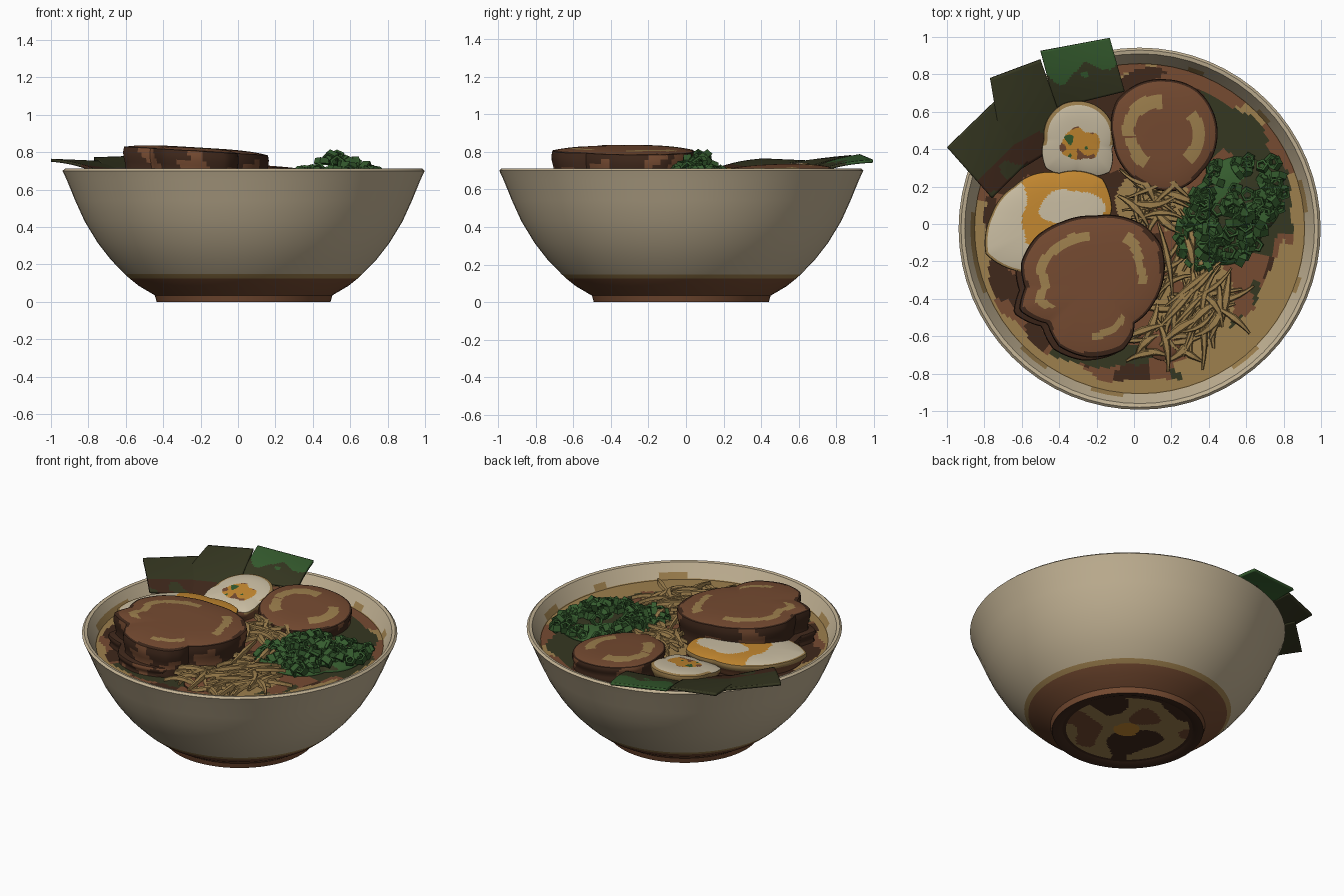
import bpy, bmesh, math, random
from mathutils import Vector, Matrix, noise

if "Cube" in bpy.data.objects:
    bpy.data.objects.remove(bpy.data.objects["Cube"])

random.seed(4)
CX, CY = 0.03, -0.025            # bowl centre
COLOURS = {
    "cream": (0.54, 0.445, 0.295), "egg_white": (0.60, 0.52, 0.37), "tan": (0.34, 0.215, 0.075),
    "orange": (0.56, 0.25, 0.03), "brown": (0.18, 0.07, 0.031), "dark_brown": (0.05, 0.021, 0.011),
    "green": (0.035, 0.105, 0.027), "dark_green": (0.036, 0.038, 0.015)}
CREAM, WHITE, TAN, ORANGE, BROWN, DARK, GREEN, NORI = range(8)
MATS = []
for cname, rgb in COLOURS.items():
    m = bpy.data.materials.new(cname)
    m.diffuse_color = (*rgb, 1)
    m.use_nodes = True
    m.node_tree.nodes["Principled BSDF"].inputs["Base Color"].default_value = m.diffuse_color
    MATS.append(m)


def nz(x, y, f, seed=0.0):
    return noise.noise(Vector((x * f, y * f, seed)))


def finish(name, bm, smooth=None, normals=True):
    if normals:
        bmesh.ops.recalc_face_normals(bm, faces=bm.faces)
    me = bpy.data.meshes.new(name)
    bm.to_mesh(me)
    bm.free()
    for m in MATS:
        me.materials.append(m)
    if smooth:
        me.shade_smooth()
        me.set_sharp_from_angle(angle=math.radians(smooth))
    ob = bpy.data.objects.new(name, me)
    bpy.context.collection.objects.link(ob)
    return ob


def loft(bm, loops, colour):
    """Bridge closed loops of vertices; colour(k, centre) gives the material."""
    for k in range(len(loops) - 1):
        a, b = loops[k], loops[k + 1]
        n = len(a)
        for i in range(n):
            f = bm.faces.new((a[i], a[(i + 1) % n], b[(i + 1) % n], b[i]))
            f.material_index = colour(k, f.calc_center_median())


def outline(points, c):
    """Radius as a function of angle, from outline points around c."""
    pol = sorted((math.atan2(y - c[1], x - c[0]), math.hypot(x - c[0], y - c[1])) for x, y in points)
    pol = [(pol[-1][0] - math.tau, pol[-1][1])] + pol + [(pol[0][0] + math.tau, pol[0][1])]

    def radius(t):
        for (a, r), (b, q) in zip(pol, pol[1:]):
            if a <= t <= b:
                return r + (q - r) * (t - a) / (b - a)
        return pol[0][1]
    return radius


def slab(name, c, radius, z0, slope, thick, top, side, dome=0.02, taper=0.97, n=120, rings=30):
    """Disc-like slice with coloured top. top(s, degrees, x, y), side(x, y, z)."""
    bm = bmesh.new()
    angs = [-math.pi + math.tau * i / n for i in range(n)]

    def loop(s, drop, scale=1.0):
        out = []
        for t in angs:
            r = radius(t) * s * scale
            x, y = c[0] + r * math.cos(t), c[1] + r * math.sin(t)
            out.append(bm.verts.new((x, y, z0 + slope[0] * (x - c[0]) + slope[1] * (y - c[1]) - dome * s ** 4 - drop)))
        return out
    ss = [0.02 + 0.98 * k / rings for k in range(rings + 1)]
    loops = [loop(s, 0) for s in ss]

    def colour(k, p):
        t = math.atan2(p.y - c[1], p.x - c[0])
        return top((ss[k] + ss[k + 1]) / 2, math.degrees(t), p.x, p.y)
    bm.faces.new(loops[0]).material_index = top(0, 0, *c)
    loft(bm, loops, colour)
    if thick:
        walls = [loops[-1]] + [loop(1, thick * u, 1 + 0.015 * math.sin(u * 9) + (taper - 1) * u * u)
                               for u in (0.12, 0.25, 0.37, 0.5, 0.62, 0.75, 0.87, 1)]
        loft(bm, walls, lambda k, p: side(p.x, p.y, p.z))
        bm.faces.new(walls[-1]).material_index = side(c[0], c[1], 0)
    return finish(name, bm, 35)


# Bowl: turned profile with foot, stained band near the foot and around the broth
profile = [(0.40, 0.012), (0.43, 0.0), (0.465, 0.0), (0.475, 0.035), (0.56, 0.085), (0.61, 0.125), (0.635, 0.148),
           (0.71, 0.225), (0.78, 0.315), (0.85, 0.43), (0.90, 0.54), (0.945, 0.65), (0.968, 0.70),
           (0.955, 0.712), (0.935, 0.708), (0.905, 0.655), (0.885, 0.62), (0.85, 0.56), (0.78, 0.45)]
bm = bmesh.new()
N = 64
loops = [[bm.verts.new((CX + r * math.cos(math.tau * i / N), CY + r * math.sin(math.tau * i / N), z))
          for i in range(N)] for r, z in profile]


def bowl_colour(k, p):
    if k < 2:
        return DARK
    if k > 15:
        return TAN
    if k == 15:
        return TAN if nz(p.x, p.y, 3, 4) > 0.15 else CREAM
    return BROWN if k < 5 else TAN if k == 5 else CREAM


loft(bm, loops, bowl_colour)
finish("bowl", bm, 40)


# Mottled underside
def under_colour(s, d, x, y):
    v = nz(x, y, 3.5, 2)
    if math.hypot(x - 0.03, y + 0.03) < 0.08:
        return ORANGE
    return DARK if s > 0.95 or v > 0.12 else TAN if v > -0.3 else BROWN


slab("bowl_underside", (CX, CY), lambda t: 0.405, 0.012, (0, 0), 0, under_colour, None, dome=0)


# Broth
def broth_colour(s, d, x, y):
    v, w = nz(x, y, 4.5, 7), 0.08 * nz(x, y, 5, 1)
    if s + w > 0.94 and not 20 < d < 170:
        return TAN
    if -75 < d < -5 and s + w > 0.82:
        return TAN
    if s + w > 0.95:
        return BROWN if v < 0.15 else TAN
    # tan under the noodles
    if math.hypot((x - 0.32) / 0.22, (y + 0.42) / 0.26) < 1 or math.hypot((x - 0.1) / 0.2, (y - 0.12) / 0.17) < 1:
        return TAN if v > -0.25 else BROWN
    if d > 65 or d < -170:
        return DARK if v > -0.25 else BROWN
    if -12 < d <= 65 and s > 0.55:
        return NORI if v > -0.3 else BROWN
    if -125 < d < -25 and s > 0.7 and nz(x, y, 4, 3) > -0.02:
        return NORI
    if d < -100:
        return DARK if v > 0.1 else BROWN
    return BROWN if v > -0.25 else DARK


slab("broth", (CX, CY), lambda t: 0.882, 0.615, (0, 0), 0, broth_colour, None, dome=0, n=180, rings=60)


# Meat slices
def meat_side(x, y, z):
    return BROWN if nz(x + 0.7 * z, y - 0.7 * z, 8, 1) > 0.16 else DARK


def meat_top(lo, hi, arcs):
    def f(s, d, x, y):
        w = 0.09 * nz(x, y, 7, 3)
        if s + 0.3 * w > 0.955:
            return DARK
        return TAN if lo < s + w < hi and any(a < d + 60 * w < b for a, b in arcs) else BROWN
    return f


big = [(-0.60, -0.21), (-0.52, -0.07), (-0.38, 0.01), (-0.21, 0.04), (0.05, -0.01), (0.14, -0.11), (0.16, -0.24),
       (0.11, -0.41), (0.0, -0.53), (-0.01, -0.60), (-0.06, -0.67), (-0.24, -0.71), (-0.40, -0.65), (-0.46, -0.53),
       (-0.61, -0.46), (-0.58, -0.34)]
BC = (-0.21, -0.32)
big_r = outline(big, BC)
slab("large_meat_slice", BC, big_r, 0.825, (-0.06, 0.0), 0.21,
     meat_top(0.64, 0.78, [(95, 180), (-180, -150), (0, 55), (-95, -50)]), meat_side)
slab("lower_meat_layer", (-0.24, -0.335), big_r, 0.70, (-0.02, 0), 0.09, lambda s, d, x, y: DARK, meat_side)
small = [(-0.11, 0.45), (-0.09, 0.66), (0.03, 0.75), (0.17, 0.77), (0.33, 0.72), (0.42, 0.60), (0.44, 0.44),
         (0.36, 0.28), (0.22, 0.18), (0.06, 0.21), (-0.06, 0.31)]
SC = (0.16, 0.47)
slab("small_meat_slice", SC, outline(small, SC), 0.725, (-0.07, 0.03), 0.11,
     meat_top(0.52, 0.76, [(95, 180), (-180, -120), (-45, 40)]), meat_side)
slab("sunken_meat_piece", (0.16, -0.63), lambda t: 0.10, 0.645, (0, 0), 0.04, meat_top(2, 3, []), meat_side, n=24, rings=8)


# Egg halves
def egg_a_top(s, d, x, y):
    q = math.hypot((x + 0.29) / 0.11, (y - 0.43) / 0.10) + 0.6 * nz(x, y, 11, 5)
    if q < 0.95:
        v = nz(x, y, 16, 9)
        return BROWN if v > 0.2 else GREEN if v < -0.45 else ORANGE
    return TAN if s > 0.90 and y > 0.42 else WHITE


def egg_b_top(s, d, x, y):
    w = 0.3 * nz(x, y, 6, 5)
    if math.hypot((x + 0.34) / 0.18, (y - 0.08) / 0.10) + w < 1:
        return WHITE
    if math.hypot((x + 0.28) / 0.30, (y - 0.08) / 0.27) + w < 1:
        return ORANGE
    return TAN if s > 0.96 else WHITE


def egg_side(x, y, z):
    return TAN if z > 0.67 else BROWN


egg_a = [(-0.47, 0.30), (-0.48, 0.45), (-0.46, 0.56), (-0.38, 0.64), (-0.22, 0.64), (-0.13, 0.56), (-0.12, 0.40),
         (-0.13, 0.28), (-0.30, 0.27)]
slab("egg_half_back", (-0.29, 0.45), outline(egg_a, (-0.29, 0.45)), 0.725, (0.0, 0.16), 0.11, egg_a_top, egg_side, taper=0.8)
egg_b = [(-0.79, -0.16), (-0.76, 0.05), (-0.64, 0.20), (-0.40, 0.27), (-0.17, 0.24), (-0.12, 0.08), (-0.3, -0.12), (-0.62, -0.25)]
slab("egg_half_left", (-0.44, 0.02), outline(egg_b, (-0.44, 0.02)), 0.72, (0.0, 0.03), 0.11, egg_b_top, egg_side, taper=0.8)


# Seaweed sheets leaning over the rim: two outer corners, two inner corners
def sheet(name, corners, colour):
    p = [Vector(c) for c in corners]
    bm = bmesh.new()
    n = 30
    grid = [[] for j in range(n + 1)]
    for j in range(n + 1):
        for i in range(n + 1):
            q = p[0].lerp(p[1], i / n).lerp(p[3].lerp(p[2], i / n), j / n)
            q.z += 0.01 * math.sin(math.pi * j / n)
            grid[j].append(bm.verts.new(q))
    for j in range(n):
        for i in range(n):
            f = bm.faces.new((grid[j][i], grid[j + 1][i], grid[j + 1][i + 1], grid[j][i + 1]))
            f.material_index = colour(f.calc_center_median(), j / n)
    mod = finish(name, bm, 40).modifiers.new("thickness", "SOLIDIFY")
    mod.thickness = 0.016
    mod.offset = 0


sheet("seaweed_left", [(-1.0, 0.41, 0.757), (-0.72, 0.68, 0.745), (-0.50, 0.40, 0.65), (-0.76, 0.14, 0.70)],
      lambda p, v: DARK if v > 0.65 and nz(p.x, p.y, 6) > 0.0 else NORI)
sheet("seaweed_middle", [(-0.77, 0.78, 0.765), (-0.50, 0.88, 0.775), (-0.35, 0.45, 0.64), (-0.68, 0.25, 0.67)],
      lambda p, v: DARK if v > 0.7 and nz(p.x, p.y, 6) > 0.0 else NORI)
sheet("seaweed_right", [(-0.50, 0.925, 0.78), (-0.13, 0.995, 0.75), (-0.05, 0.71, 0.70), (-0.42, 0.62, 0.69)],
      lambda p, v: GREEN if v + 0.5 * nz(p.x, p.y, 9, 3) < 0.48 else NORI)

# Noodles: thin flat strands
bm = bmesh.new()


def strand(c, ang, length, z, bend):
    loops = []
    w0 = random.uniform(0.012, 0.022)
    for k in range(7):
        u = k / 6 - 0.5
        a = ang + bend * u
        x, y, h0 = c[0] + length * u * math.cos(a), c[1] + length * u * math.sin(a), z + 0.025 * math.cos(u * 3)
        sx, sy = -math.sin(a), math.cos(a)
        w = w0 * (1.2 - 1.6 * abs(u))
        loops.append([bm.verts.new((x + sx * w * e, y + sy * w * e, h0 + h))
                      for e, h in ((-1, -0.01), (1, -0.01), (0.6, 0.01), (-0.6, 0.01))])
    loft(bm, loops, lambda k, p: TAN)
    for end in (loops[0], loops[-1]):
        bm.faces.new(end).material_index = TAN


for i in range(55):
    strand((random.gauss(0.31, 0.10), random.gauss(-0.43, 0.10)), random.gauss(1.1, 0.6),
           random.uniform(0.2, 0.4), random.uniform(0.615, 0.66), random.uniform(-0.7, 0.7))
for i in range(34):
    strand((random.gauss(0.09, 0.07), random.gauss(0.13, 0.08)), random.gauss(2.3, 0.7),
           random.uniform(0.18, 0.32), random.uniform(0.63, 0.675), random.uniform(-0.7, 0.7))
for i in range(10):
    strand((random.uniform(-0.03, 0.3), random.uniform(-0.70, -0.58)), random.gauss(0.3, 0.4),
           random.uniform(0.15, 0.28), random.uniform(0.61, 0.635), random.uniform(-0.7, 0.7))
finish("noodles", bm)

# Chopped spring onion: heap of small open rings
bm = bmesh.new()
for i in range(125):
    a, d = random.uniform(0, math.tau), math.sqrt(random.random())
    u, v = 0.36 * d * math.cos(a), 0.23 * d * math.sin(a)
    t = math.radians(55)
    x, y = 0.52 + u * math.cos(t) - v * math.sin(t), 0.07 + u * math.sin(t) + v * math.cos(t)
    lift = 0.13 * math.exp(-((x - 0.53) / 0.20) ** 2 - ((y - 0.07) / 0.13) ** 2)
    rot = Matrix.Rotation(random.uniform(0, math.tau), 4, 'Z') @ Matrix.Rotation(random.uniform(0, 1.5), 4, 'X')
    r = random.uniform(0.035, 0.052)
    bmesh.ops.create_cone(bm, cap_ends=False, segments=5, radius1=r, radius2=r * 0.85,
                          depth=random.uniform(0.025, 0.045),
                          matrix=Matrix.Translation((x, y, 0.65 + lift * random.uniform(0.6, 1.0))) @ rot)
for f in bm.faces:
    f.material_index = GREEN
mod = finish("spring_onion_rings", bm, normals=False).modifiers.new("thickness", "SOLIDIFY")
mod.thickness = 0.014

# Leafy bed under the spring onion
slab("green_bed", (0.52, 0.07), lambda t: 0.20 + 0.10 * abs(math.cos(t - math.radians(55))), 0.675, (0, 0), 0.05,
     lambda s, d, x, y: GREEN if nz(x, y, 9) > -0.05 else NORI, lambda x, y, z: GREEN, dome=0.05)
